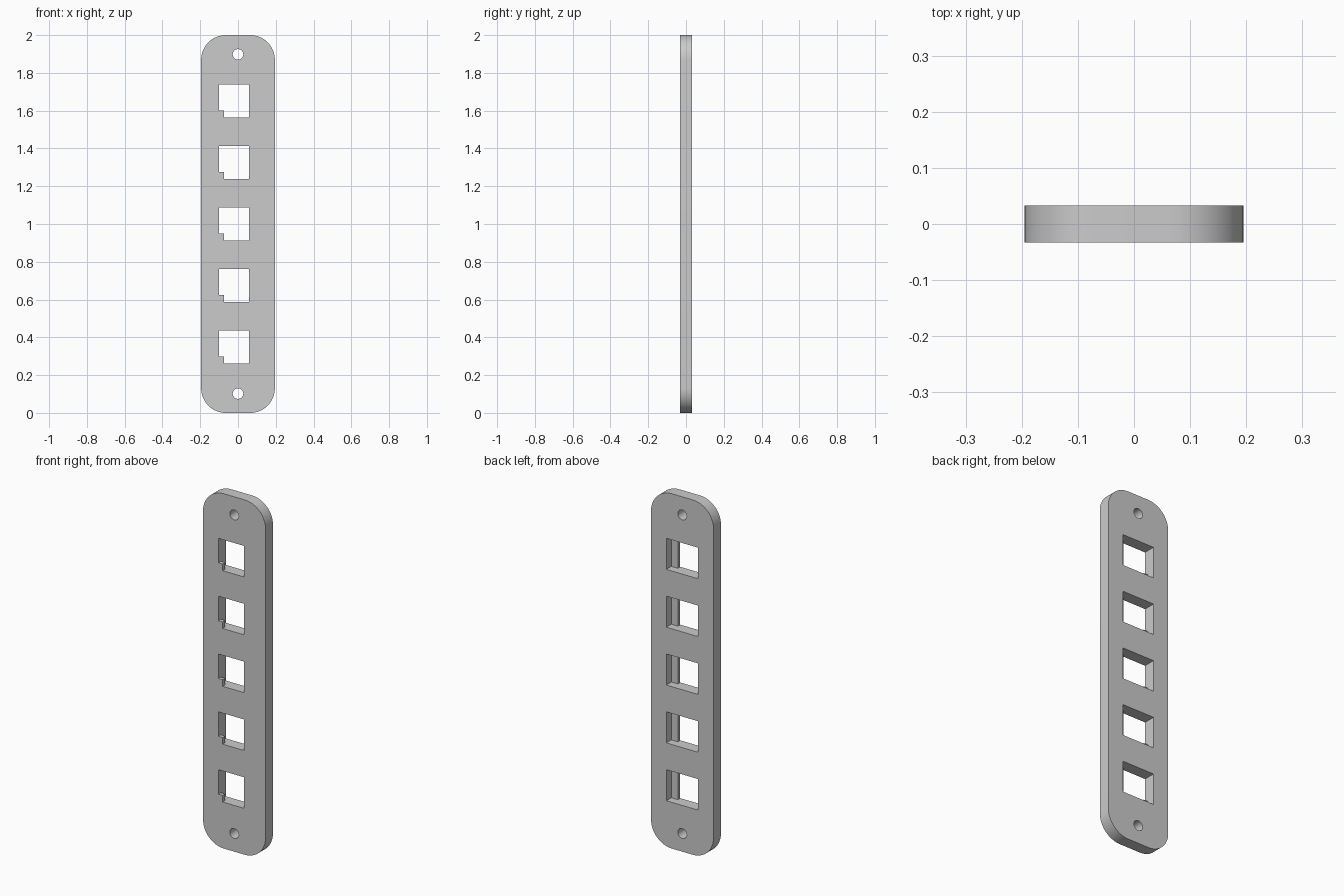
import bpy, bmesh, math

cube = bpy.data.objects.get("Cube")
if cube:
    bpy.data.objects.remove(cube, do_unlink=True)

HALF_W, HALF_T, HEIGHT, RADIUS = 0.195, 0.033, 2.0, 0.13
LIP_Y = -0.011              # back of the thin front lip
LEFT, RIGHT, NOTCH = -0.0995, 0.059, -0.073
HALF_H, NOTCH_H, PITCH = 0.0875, 0.037, 0.326

grey = bpy.data.materials.new("plain_grey")
grey.use_nodes = True
colour = (0.6, 0.6, 0.6, 1)
grey.diffuse_color = colour
grey.node_tree.nodes["Principled BSDF"].inputs["Base Color"].default_value = colour


def prism(name, outlines, y0, y1):
    """Extrude closed x-z outlines from y0 to y1."""
    bm = bmesh.new()
    for pts in outlines:
        face = bm.faces.new([bm.verts.new((x, y0, z)) for x, z in pts])
        new = bmesh.ops.extrude_face_region(bm, geom=[face], use_keep_orig=True)["geom"]
        verts = [v for v in new if isinstance(v, bmesh.types.BMVert)]
        bmesh.ops.translate(bm, verts=verts, vec=(0, y1 - y0, 0))
    bmesh.ops.recalc_face_normals(bm, faces=bm.faces)
    mesh = bpy.data.meshes.new(name)
    bm.to_mesh(mesh)
    bm.free()
    obj = bpy.data.objects.new(name, mesh)
    bpy.context.collection.objects.link(obj)
    mesh.materials.append(grey)
    return obj


def arc(cx, cz, r, start, sweep, steps):
    return [(cx + r * math.cos(start + sweep * i / steps),
             cz + r * math.sin(start + sweep * i / steps)) for i in range(steps + 1)]


# Rounded plate
outline = []
corners = [(1, 1), (-1, 1), (-1, -1), (1, -1)]
for i, (sx, sz) in enumerate(corners):
    outline += arc(sx * (HALF_W - RADIUS), HEIGHT / 2 + sz * (HEIGHT / 2 - RADIUS),
                   RADIUS, i * math.pi / 2, math.pi / 2, 16)
plate = prism("socket_plate", [outline], -HALF_T, HALF_T)

# Notched front windows, wider back recesses and round screw holes
windows, recesses = [], []
for i in range(-2, 3):
    z = HEIGHT / 2 + i * PITCH
    lo, hi = z - HALF_H, z + HALF_H
    windows.append([(NOTCH, lo), (RIGHT, lo), (RIGHT, hi), (LEFT, hi),
                    (LEFT, lo + NOTCH_H), (NOTCH, lo + NOTCH_H)])
    recesses.append([(LEFT, lo), (-LEFT, lo), (-LEFT, hi), (LEFT, hi)])
screws = [arc(0, HEIGHT / 2 + s * 0.898, 0.028, 0, math.tau, 32)[:-1] for s in (-1, 1)]

cutters = [prism("recess_cutter", recesses, LIP_Y, 0.1),
           prism("window_cutter", windows, -0.1, 0.0),
           prism("screw_cutter", screws, -0.1, 0.1)]
for cutter in cutters:
    cutter.hide_render = True
    mod = plate.modifiers.new(cutter.name, 'BOOLEAN')
    mod.operation, mod.solver, mod.object = 'DIFFERENCE', 'EXACT', cutter

# Bake the cuts and drop the cutters
graph = bpy.context.evaluated_depsgraph_get()
baked = bpy.data.meshes.new_from_object(plate.evaluated_get(graph))
plate.modifiers.clear()
plate.data = baked
for cutter in cutters:
    bpy.data.objects.remove(cutter, do_unlink=True)

# Smooth rounded walls, crisp edges
bpy.ops.object.select_all(action='DESELECT')
plate.select_set(True)
bpy.context.view_layer.objects.active = plate
bpy.ops.object.shade_smooth_by_angle(angle=math.radians(30))
